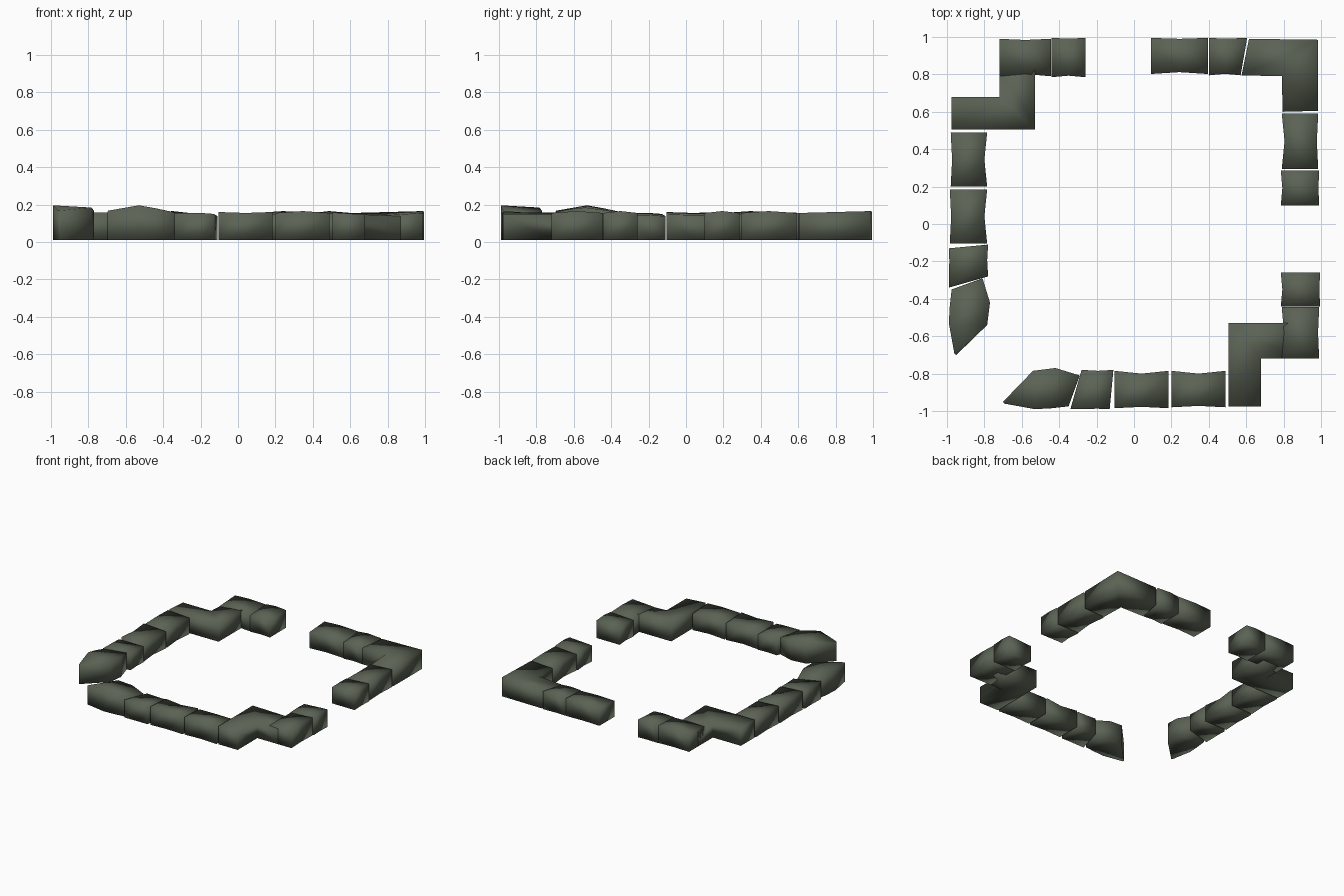
import bpy
import bmesh

cube = bpy.data.objects.get("Cube")
if cube:
    bpy.data.objects.remove(cube, do_unlink=True)

stone_mat = bpy.data.materials.new("mossy_stone")
stone_mat.use_nodes = True
COLOUR = (0.105, 0.125, 0.09, 1)
stone_mat.diffuse_color = COLOUR
stone_mat.node_tree.nodes["Principled BSDF"].inputs["Base Color"].default_value = COLOUR
BASE = 0.01


def stone(name, inner, outer, heights, swap=False):
    """Loft a stone between an inner and an outer rail, one height per station."""
    bm = bmesh.new()
    rings = []
    for a, b, h in zip(inner, outer, heights):
        if swap:
            a, b = a[::-1], b[::-1]
        rings.append([bm.verts.new(p) for p in (
            (*a, BASE), (*b, BASE), (*b, h), (*a, h - 0.012))])
    for r, s in zip(rings, rings[1:]):
        for i in range(4):
            j = (i + 1) % 4
            bm.faces.new((r[i], r[j], s[j], s[i]))
    bm.faces.new(rings[0])
    bm.faces.new(rings[-1][::-1])
    bmesh.ops.recalc_face_normals(bm, faces=bm.faces)
    mesh = bpy.data.meshes.new(name)
    bm.to_mesh(mesh)
    bm.free()
    mesh.materials.append(stone_mat)
    mesh.shade_smooth()
    obj = bpy.data.objects.new(name, mesh)
    bpy.context.collection.objects.link(obj)


def block(name, start, end, near, far, swap=False, dent=0.015, lean=(0, 0),
          heights=(0.155, 0.165, 0.155)):
    """Straight stone along x; lean shifts the far corners, dent pinches the middle."""
    mid = (start + end) / 2
    pinch = dent if far > near else -dent
    inner = [(start, near), (mid, near + pinch), (end, near)]
    outer = [(start + lean[0], far), (mid, far - pinch / 2), (end + lean[1], far)]
    stone(name, inner, outer, heights, swap)


# Two matching runs, mirrored across the diagonal
for side, swap in (("front", False), ("left", True)):
    stone(side + "_pointed_end_stone",
          [(-0.70, -0.95), (-0.54, -0.785), (-0.42, -0.77), (-0.29, -0.81)],
          [(-0.695, -0.96), (-0.53, -0.99), (-0.44, -0.985), (-0.35, -0.975)],
          (0.167, 0.196, 0.18, 0.16), swap)
    block(side + "_slanted_stone", -0.28, -0.11, -0.78, -0.99, swap, 0.005,
          (-0.06, -0.02), (0.155, 0.155, 0.15))
    block(side + "_middle_stone", -0.105, 0.185, -0.785, -0.985, swap,
          heights=(0.16, 0.155, 0.16))
    block(side + "_long_stone", 0.2, 0.49, -0.785, -0.98, swap)
    # Stepped bend
    stone(side + "_bend_stone",
          [(0.68, -0.975), (0.68, -0.72), (0.87, -0.72)],
          [(0.505, -0.975), (0.505, -0.53), (0.87, -0.53)],
          (0.158, 0.158, 0.15), swap)
    # Short return after the bend
    block(side + "_return_stone", -0.72, -0.445, 0.79, 0.99, not swap, 0.012)
    block(side + "_return_end_stone", -0.44, -0.26, 0.785, 0.995, not swap, 0.008)

# Back left corner with its two arms
stone("corner_stone",
      [(0.795, 0.6), (0.79, 0.79), (0.575, 0.795)],
      [(0.985, 0.605), (0.985, 0.985), (0.615, 0.99)],
      (0.155, 0.165, 0.155))
block("back_arm_long_stone", 0.09, 0.395, 0.802, 0.995, dent=0.01)
block("back_arm_slanted_stone", 0.402, 0.57, 0.795, 0.995, dent=0.008, lean=(0, 0.035))
block("left_arm_long_stone", 0.295, 0.59, 0.79, 0.985, True)
block("left_arm_end_stone", 0.1, 0.285, 0.785, 0.99, True, 0.008)
